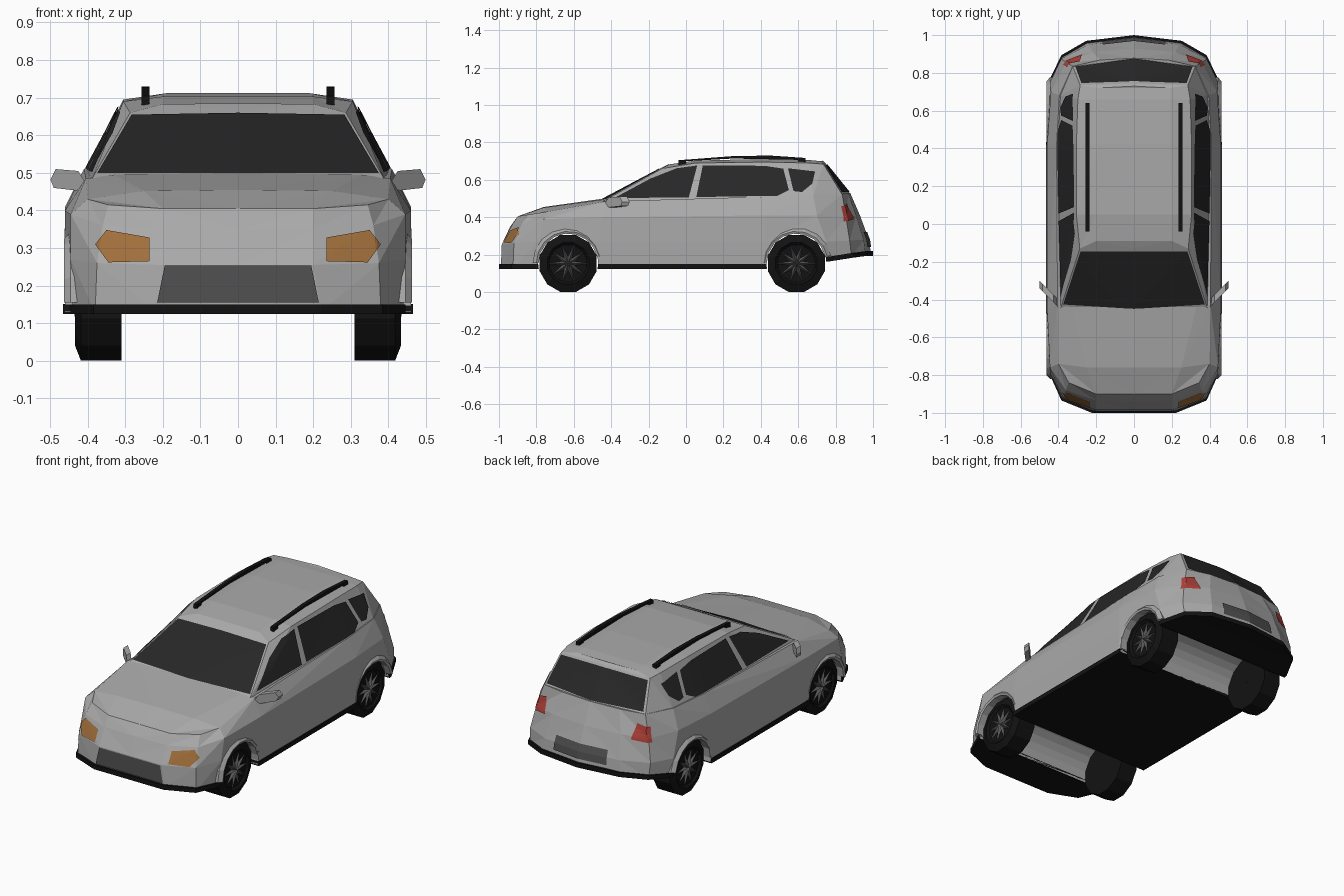
import bpy, bmesh, math
from mathutils import Vector
from mathutils.bvhtree import BVHTree

if "Cube" in bpy.data.objects:
    bpy.data.objects.remove(bpy.data.objects["Cube"])


def material(name, *rgb):
    m = bpy.data.materials.new(name)
    m.diffuse_color = (*rgb, 1)
    m.use_nodes = True
    m.node_tree.nodes["Principled BSDF"].inputs["Base Color"].default_value = m.diffuse_color
    return m


PAINT = material("grey_paint", .4, .4, .4)
BLACK = material("black_trim", .006, .006, .006)
GLASS = material("dark_glass", .02, .02, .02)
GRILLE = material("grille_grey", .08, .08, .08)
AMBER = material("amber", .36, .16, .045)
RED = material("red", .42, .05, .04)
RIM = material("rim_grey", .1, .1, .1)


def build(name, verts, faces, mat=PAINT, closed=True):
    """Make a mesh from its right half, mirrored across x = 0."""
    n = len(verts)
    bm = bmesh.new()
    vs = [bm.verts.new(v) for v in verts]
    vs += [bm.verts.new((-v[0], v[1], v[2])) for v in verts]
    for f in faces:
        # quads are split the same way on both sides
        for part in ([f[:3], (f[0], f[2], f[3])] if len(f) == 4 else [f]):
            bm.faces.new([vs[i] for i in part])
            bm.faces.new([vs[i + n] for i in reversed(part)])
    bmesh.ops.remove_doubles(bm, verts=bm.verts, dist=.0005)
    if closed:
        bmesh.ops.recalc_face_normals(bm, faces=bm.faces)
    me = bpy.data.meshes.new(name)
    bm.to_mesh(me)
    bm.free()
    ob = bpy.data.objects.new(name, me)
    bpy.context.collection.objects.link(ob)
    me.materials.append(mat)
    return ob


def grid_faces(rows, cols, wrap=False):
    return [(r * cols + c, r * cols + (c + 1) % cols,
             (r + 1) * cols + (c + 1) % cols, (r + 1) * cols + c)
            for r in range(rows - 1) for c in range(cols if wrap else cols - 1)]


def loft(name, rings, mat=PAINT):
    """Closed shell through half outlines, capped along the centre line."""
    flat = lambda ring: [(0, y, z) for x, y, z in ring]
    rings = [flat(rings[0])] + rings + [flat(rings[-1])]
    return build(name, sum(rings, []), grid_faces(len(rings), len(rings[0])), mat)


def prism(name, outline, place, mat=PAINT):
    """Extrude an outline; place(a, b, side) gives the 3D point."""
    n = len(outline)
    verts = [place(a, b, s) for s in (0, 1) for a, b in outline]
    faces = grid_faces(2, n, True) + [tuple(range(n)), tuple(range(n, 2 * n))]
    return build(name, verts, faces, mat)


def panel(name, target, view, outline, mat):
    """Lay a thin panel onto a surface, projected from one side."""
    to3d, d = {"side": (lambda a, b: Vector((2, a, b)), Vector((-1, 0, 0))),
               "front": (lambda a, b: Vector((a, -2, b)), Vector((0, 1, 0))),
               "back": (lambda a, b: Vector((a, 2, b)), Vector((0, -1, 0)))}[view]
    me = target.data
    tree = BVHTree.FromPolygons([v.co for v in me.vertices],
                                [p.vertices[:] for p in me.polygons])
    bm = bmesh.new()
    face = bm.faces.new([bm.verts.new(to3d(*p)) for p in outline])
    face.normal_update()
    if face.normal.dot(d) > 0:
        face.normal_flip()
    bmesh.ops.triangulate(bm, faces=bm.faces[:])
    bmesh.ops.subdivide_edges(bm, edges=bm.edges[:], cuts=5, use_grid_fill=True)
    bm.verts.index_update()
    verts = []
    for v in bm.verts:
        start = Vector((max(v.co.x, .001), v.co.y, v.co.z))
        hit = tree.ray_cast(start, d)[0] or start + d * 1.1
        p = hit - d * .006
        if v.co.x < .001:
            p.x = 0
        verts.append(p)
    faces = [tuple(v.index for v in f.verts) for f in bm.faces]
    bm.free()
    return build(name, verts, faces, mat, closed=False)


# Lower body: half outlines from nose to tail at four heights
low = [(0, -.99, .13), (.22, -.99, .13), (.38, -.925, .13), (.44, -.79, .13),
       (.46, -.47, .13), (.46, .42, .13), (.44, .76, .17), (.38, .885, .19),
       (.25, .96, .2), (0, .99, .2)]
bumper = [(0, -.985, .255), (.2, -.985, .255), (.375, -.92, .26), (.445, -.79, .27),
          (.462, -.47, .27), (.462, .42, .27), (.445, .75, .27), (.385, .875, .275),
          (.24, .95, .28), (0, .978, .28)]
shoulder = [(0, -.94, .35), (.2, -.935, .35), (.36, -.88, .36), (.445, -.76, .39),
            (.46, -.45, .4), (.46, .42, .41), (.44, .7, .41), (.36, .855, .4),
            (.22, .91, .41), (0, .93, .41)]
belt = [(0, -.9, .405), (.2, -.9, .405), (.345, -.84, .415), (.4, -.74, .43),
        (.405, -.43, .485), (.41, .42, .51), (.395, .68, .52), (.325, .835, .525),
        (.18, .868, .53), (0, .878, .53)]
body = loft("lower_body", [low, bumper, shoulder, belt])

# Black skirt and floor
grow = lambda dz: [(x * 1.012, y * 1.01, z + dz) for x, y, z in low]
skirt = loft("skirt_and_floor", [grow(-.006), grow(.02)], BLACK)

# Hood
hood = [(0, -.9, .405), (.2, -.9, .405), (.345, -.84, .415),
        (0, -.76, .455), (.25, -.76, .452), (.4, -.74, .43),
        (0, -.44, .5), (.33, -.44, .495), (.405, -.43, .485)]
build("hood", hood, grid_faces(3, 3), closed=False)

# Cabin: sill, roof edge and roof crown
sill = [(0, -.46, .49), (.388, -.445, .485), (.4, .05, .495), (.405, .42, .505),
        (.392, .68, .515), (.325, .835, .522), (0, .878, .525)]
roof = [(0, -.13, .665), (.287, -.13, .66), (.305, .05, .69), (.305, .42, .695),
        (.297, .66, .69), (.285, .735, .684), (0, .745, .69)]
crown = [(0, -.09, .685), (.2, -.09, .683), (.2, .05, .703), (.19, .42, .712),
         (.19, .66, .706), (.19, .72, .7), (0, .73, .703)]
cabin = loft("cabin", [sill, roof, crown])

# Windows
panel("windshield", cabin, "front", [(0, .499), (.375, .499), (.283, .655), (0, .66)], GLASS)
panel("rear_window", cabin, "back", [(0, .535), (.31, .535), (.278, .676), (0, .682)], GLASS)
panel("front_door_window", cabin, "side",
      [(-.385, .502), (.015, .507), (.06, .677), (-.05, .662), (-.19, .607)], GLASS)
panel("rear_door_window", cabin, "side",
      [(.055, .508), (.49, .515), (.55, .545), (.52, .66), (.42, .675), (.09, .678)], GLASS)
panel("quarter_window", cabin, "side",
      [(.575, .54), (.62, .535), (.675, .58), (.69, .645), (.545, .662)], GLASS)

# Lights, grille and plate recess
panel("headlight", body, "front",
      [(.235, .265), (.345, .262), (.38, .31), (.35, .348), (.235, .328)], AMBER)
panel("grille", body, "front", [(0, .155), (.215, .155), (.195, .253), (0, .253)], GRILLE)
panel("taillight", body, "back", [(.275, .39), (.375, .378), (.355, .46), (.29, .475)], RED)
panel("plate_recess", body, "back", [(0, .24), (.17, .24), (.165, .32), (0, .32)], GRILLE)

# Wheel wells cut across the body
AXLES = {"front": -.63, "rear": .59}
for axle in AXLES.values():
    bpy.ops.mesh.primitive_cylinder_add(vertices=24, radius=.161, depth=1.4,
                                        location=(0, axle, .155),
                                        rotation=(0, math.pi / 2, 0))
    cutter = bpy.context.object
    cutter.hide_render = True
    for ob in (body, skirt):
        mod = ob.modifiers.new("well", "BOOLEAN")
        mod.operation, mod.solver, mod.object = "DIFFERENCE", "EXACT", cutter
        bpy.context.view_layer.objects.active = ob
        bpy.ops.object.modifier_apply(modifier=mod.name)
    bpy.data.objects.remove(cutter)


def circle(x, r, y, n, step=0):
    return [(x, y + r * math.cos(2 * math.pi * (i + step) / n),
             .153 + r * math.sin(2 * math.pi * (i + step) / n)) for i in range(n)]


for place, axle in AXLES.items():
    # Tyre
    profile = [(.31, .001), (.31, .158), (.418, .158), (.434, .115), (.422, .102), (.415, .001)]
    build(place + "_tyres", sum([circle(x, r, axle, 12, .5) for x, r in profile], []),
          grid_faces(len(profile), 12, True), BLACK)
    # Star-shaped rim
    tips, dips = circle(.427, .108, axle, 10), circle(.42, .035, axle, 10, .5)
    star = [p for pair in zip(tips, dips) for p in pair] + [(.438, axle, .153)]
    build(place + "_rims", star, [(i, (i + 1) % 20, 20) for i in range(20)], RIM, closed=False)
    # Arch lip
    arc = []
    for i in range(9):
        a = math.radians(12 + 168 * i / 8)
        arc += [(x, axle + r * math.cos(a), .155 + r * math.sin(a))
                for x, r in ((.42, .158), (.458, .158), (.463, .17), (.445, .19), (.42, .19))]
    build(place + "_arch_lips", arc, grid_faces(9, 5, True) + [(0, 1, 2, 3, 4), (40, 41, 42, 43, 44)])

# Roof rails
prism("roof_rails", [(-.04, .68), (-.04, .705), (.25, .727), (.45, .73), (.64, .717),
                     (.64, .69), (.6, .69), (.6, .707), (.25, .714), (0, .7), (0, .68)],
      lambda y, z, s: (.235 + .022 * s, y, z), BLACK)

# Door mirrors
prism("door_mirrors", [(.4, .465), (.425, .505), (.485, .51), (.499, .482), (.49, .46), (.43, .453)],
      lambda x, z, s: (x, -.39 + (x - .45) + .04 * s, z))
